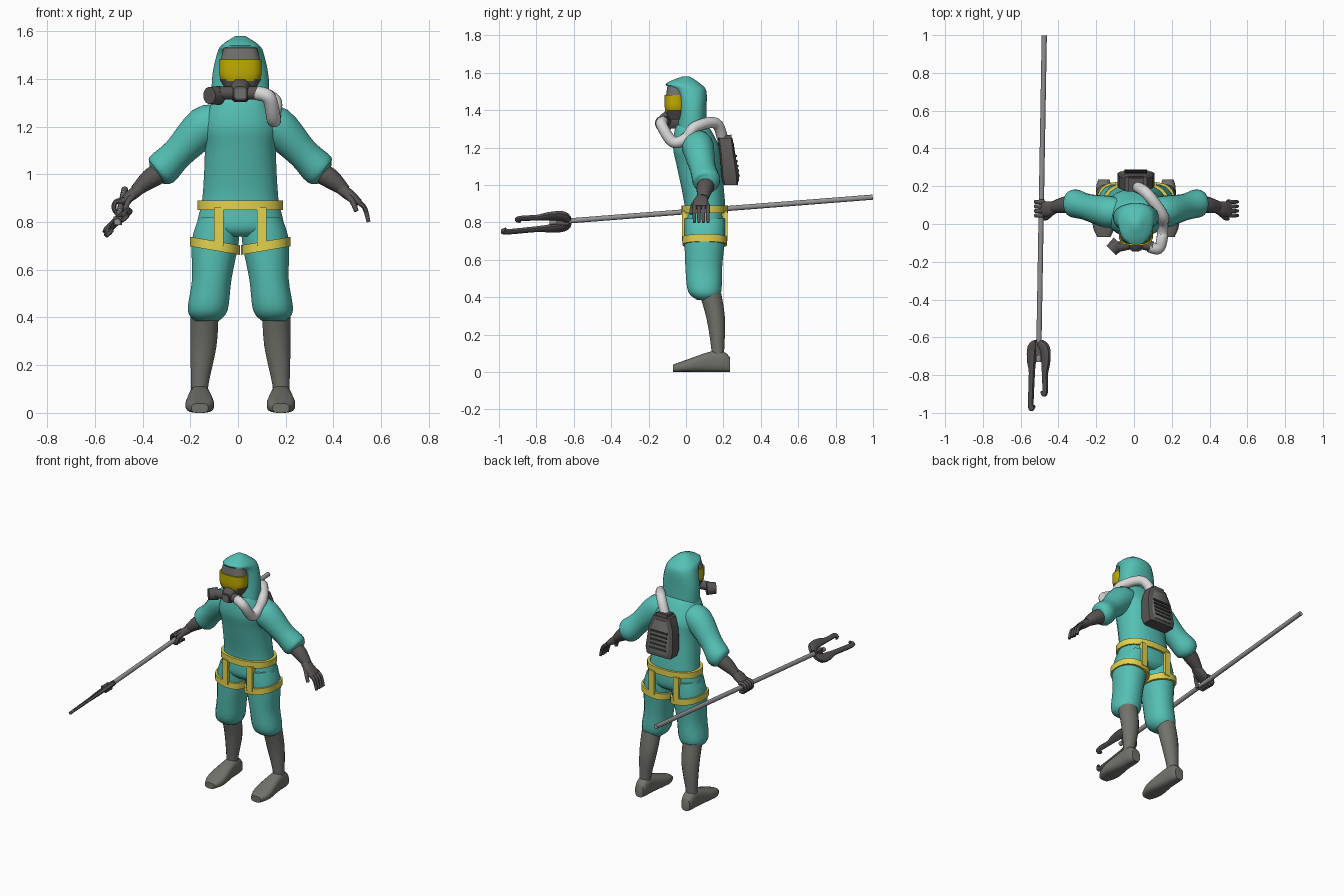
import bpy, bmesh, math
from mathutils import Vector, Matrix

cube = bpy.data.objects.get("Cube")
if cube:
    bpy.data.objects.remove(cube, do_unlink=True)

CX = .01  # body centre line
X, Y, Z = Matrix.Identity(3)


def material(name, *rgb):
    mat = bpy.data.materials.new(name)
    mat.use_nodes = True
    mat.diffuse_color = (*rgb, 1)
    mat.node_tree.nodes["Principled BSDF"].inputs["Base Color"].default_value = (*rgb, 1)
    return mat


TEAL = material("teal suit", .09, .53, .46)
YELLOW = material("yellow webbing", .76, .65, .08)
VISOR = material("amber visor", .52, .41, 0)
BOOT = material("warm grey boots", .17, .17, .15)
RUBBER = material("dark grey rubber", .1, .09, .09)
BLACK = material("vent black", .04, .04, .04)
WHITE = material("white hose", .68, .68, .68)
STEEL = material("steel pole", .3, .3, .3)
FRAME = material("mask frame grey", .16, .16, .15)


def finish(name, bm, mat):
    bmesh.ops.recalc_face_normals(bm, faces=bm.faces)
    mesh = bpy.data.meshes.new(name)
    bm.to_mesh(mesh)
    bm.free()
    mesh.materials.append(mat)
    for face in mesh.polygons:
        face.use_smooth = True
    mesh.set_sharp_from_angle(angle=math.radians(45))
    bpy.context.collection.objects.link(bpy.data.objects.new(name, mesh))


def spline(rows, steps):
    """Smooth curve through the rows, whatever their length."""
    rows = [Vector(row) for row in rows]
    last = len(rows) - 1
    result = []
    for i in range(last):
        start, end = rows[i], rows[i + 1]
        leave = (end - rows[max(i - 1, 0)]) / 2
        arrive = (rows[min(i + 2, last)] - start) / 2
        for k in range(steps):
            t = k / steps
            ease = t * t * (3 - 2 * t)
            result.append(start.lerp(end, ease) + leave * (t * (1 - t) ** 2) - arrive * (t * t * (1 - t)))
    return result + [rows[last]]


def loft(name, mat, sections, sides=16, square=2, axis=Z, ref=Y, slope=0, steps=4):
    """Skin rings (x, y, z, radius across, radius along ref); axis None follows the path."""
    sections = spline(sections, steps)
    centres = [section.to_3d() for section in sections]
    bm, rings = bmesh.new(), []
    for i, (centre, section) in enumerate(zip(centres, sections)):
        tangent = axis or (centres[min(i + 1, len(centres) - 1)] - centres[max(i - 1, 0)]).normalized()
        along = (ref - tangent * ref.dot(tangent)).normalized()
        across = along.cross(tangent)
        ring = []
        for k in range(sides):
            angle = math.tau * (k + .5) / sides
            c, s = [math.copysign(abs(q) ** (2 / square), q) for q in (math.cos(angle), math.sin(angle))]
            point = centre + across * c * section[3] + along * s * section[4]
            point.z += slope * (point.x - centre.x)
            ring.append(bm.verts.new(point))
        rings.append(ring)
    for low, high in zip(rings, rings[1:]):
        for k in range(sides):
            j = (k + 1) % sides
            bm.faces.new((low[k], low[j], high[j], high[k]))
    bm.faces.new(rings[0])
    bm.faces.new(rings[-1])
    finish(name, bm, mat)


def column(name, mat, rows, **options):
    """Upright loft from rows (z, half width, front y, back y)."""
    loft(name, mat, [(CX, (front + back) / 2, z, width, (back - front) / 2)
                     for z, width, front, back in rows], **options)


def tube(name, mat, points, radius, tip=1, **options):
    """Round path whose radius shrinks evenly to the given fraction at its tip."""
    last = len(points) - 1
    radii = [radius * (1 + (tip - 1) * i / last) for i in range(last + 1)]
    loft(name, mat, [(*point, r, r) for point, r in zip(points, radii)], axis=None, **options)


def box(name, mat, centre, size, tilt=0):
    bm = bmesh.new()
    place = Matrix.Translation(centre) @ Matrix.Rotation(tilt, 4, "X") @ Matrix.Diagonal((*size, 1))
    bmesh.ops.create_cube(bm, size=1, matrix=place)
    finish(name, bm, mat)


# Suit torso and hood
column("torso", TEAL, [
    (.74, .1, .02, .18), (.78, .18, -.01, .21), (.9, .16, -.01, .21), (1.1, .15, -.05, .19),
    (1.2, .16, -.07, .18), (1.3, .12, -.06, .13), (1.33, .09, -.04, .1)], sides=24, square=2.3)
column("hood", TEAL, [
    (1.27, .12, -.05, .11), (1.4, .12, -.04, .11), (1.5, .1, -.06, .11), (1.54, .08, -.11, .08),
    (1.58, .02, -.02, .02)], sides=24, square=2.3)

# Breathing mask
column("mask_brow", FRAME, [(1.46, .09, -.11, 0), (1.53, .07, -.1, 0)], square=2.8)
column("visor", VISOR, [(1.39, .08, -.11, 0), (1.42, .09, -.115, 0), (1.48, .09, -.115, 0)], square=2.8)
column("mask_base", RUBBER, [(1.35, .06, -.1, 0), (1.4, .09, -.11, 0)], square=2.8)
loft("snout", RUBBER, [(CX, -.04, 1.35, .05, .05), (CX, -.11, 1.35, .05, .04), (CX, -.14, 1.34, .03, .03)],
     sides=8, square=3, axis=Y, ref=X, steps=1)
box("snout_vent", FRAME, (CX, -.14, 1.34), (.04, .01, .04))
for side in (1, -1):
    tube("mask_port", RUBBER, [(CX, -.1, 1.34), (CX + side * .09, -.12, 1.34)], .028, ref=Z, steps=1)
tube("filter_canister", RUBBER, [(-.08, -.1, 1.33), (-.12, -.14, 1.33)], .04, tip=.9, ref=Z, steps=1)

# Air hose over the left shoulder
tube("air_hose", WHITE, [
    (.08, -.12, 1.34), (.13, -.13, 1.32), (.15, -.07, 1.23), (.15, 0, 1.25), (.15, .05, 1.31),
    (.07, .16, 1.33), (CX, .2, 1.23)], .03, ref=X + Y + Z, steps=6)

# Backpack leaning with the back
pack = [(1, .09, .2, .28), (1.04, .1, .19, .28), (1.17, .09, .18, .26), (1.25, .06, .17, .25)]
column("backpack", RUBBER, pack, sides=8, square=8, steps=1)
column("backpack_panel", FRAME, [(z + (1.12 - z) / 6, width * .8, front, back + .005)
                                 for z, width, front, back in pack], sides=8, square=8, steps=1)
for k in range(5):
    height = k * .026
    box("vent_slat", BLACK, (CX, .28 - height / 7, 1.05 + height), (.12, .015, .012), tilt=.13)
box("hose_socket", RUBBER, (CX, .21, 1.25), (.08, .07, .03), tilt=.13)

# Harness and limbs, mirrored about the body centre
column("waist_belt", YELLOW, [(.85, .18, -.026, .225), (.89, .18, -.026, .225)], sides=24, square=2.3, steps=1)
for side, label in ((1, "left"), (-1, "right")):
    def mirror(points):
        return [(CX + side * x, *rest) for x, *rest in points]

    def limb(part, mat, sections, **options):
        loft(f"{label}_{part}", mat, mirror(sections), **options)

    def digit(part, points, radius):
        tube(f"{label}_{part}", RUBBER, mirror(points), radius, tip=.7, sides=8)

    box(f"{label}_harness_strap", YELLOW, (CX + side * .09, .1, .78), (.04, .245, .16))
    limb("thigh_strap", YELLOW, [(.106, .1, z, .105, .12) for z in (.68, .72)],
         sides=24, square=2.4, slope=side * .17, steps=1)
    limb("trouser_leg", TEAL, [
        (.09, .1, .82, .085, .11), (.105, .1, .72, .1, .11), (.12, .095, .56, .084, .1),
        (.137, .1, .43, .085, .09), (.14, .11, .385, .05, .05)], square=2.2)

    # Boots: calf narrowing to the ankle, then a flat soled foot
    limb("boot_shaft", BOOT, [(.15, .13, .42, .06, .06), (.155, .16, .28, .056, .05),
                              (.17, .17, .12, .037, .035), (.17, .17, .06, .037, .035)])
    foot = [(.235, .03, .08), (.2, .04, .11), (.13, .045, .11), (0, .06, .065), (-.07, .035, .04)]
    limb("boot_foot", BOOT, [(.17, y, top / 2, top / 2, width) for y, width, top in foot],
         square=3, axis=Y, ref=X)

    # Rolled sleeve, glove and hand
    limb("sleeve", TEAL, [
        (.08, .06, 1.22, .07, .075), (.15, .065, 1.2, .086, .085), (.26, .09, 1.09, .068, .07),
        (.33, .11, 1.02, .074, .074), (.355, .11, 1, .045, .045)], axis=None)
    limb("glove_cuff", RUBBER, [(.33, .11, 1.01, .045, .045), (.38, .1, .98, .042, .044),
                                (.44, .09, .93, .025, .03)], axis=None)
    limb("palm", RUBBER, [(.42, .09, .94, .024, .028), (.46, .08, .91, .024, .04),
                          (.5, .08, .88, .014, .042)], square=2.5, axis=None)
    # Left fingers hang, right fingers close around the pole
    hanging = [(.485, .89), (.52, .86), (.537, .8)]
    gripping = [(.485, .89), (.52, .885), (.53, .86), (.515, .835), (.487, .836)]
    for k in range(4):
        digit("finger", [(x, .045 + k * .024, z) for x, z in (hanging if side > 0 else gripping)], .013)
    digit("thumb", [(.445, .06, .915), (.47, .035, .885), (.486, .027, .845)], .015)

# Pole ending inside a two pronged fork
butt, tip = Vector((-.475, .998, .935)), Vector((-.505, -.73, .8))
tube("pole", STEEL, [butt, tip], .014, ref=X, steps=1)
forward = (tip - butt).normalized()
normal = Vector((.75, 0, .66)).cross(forward).normalized()
outward = forward.cross(normal)
root = tip - forward * .12
for side, reach, label in ((1, .3, "upper"), (-1, .38, "lower")):
    # Sections: outward offset, distance forward, half width, half thickness
    prong = [(.01, .02, .02, .018), (.045, .05, .028, .016), (.05, .12, .025, .014), (.046, .18, .016, .012),
             (.05, reach - .03, .015, .01), (.04, reach - .01, .012, .01), (.025, reach - .025, .006, .008)]
    loft(f"{label}_fork_prong", RUBBER, [
        (*(root + outward * side * offset + forward * distance), width, thick)
        for offset, distance, width, thick in prong], sides=8, square=4, axis=None, ref=normal)
box("fork_collar", RUBBER, root + forward * .05, (.036, .07, .036))
